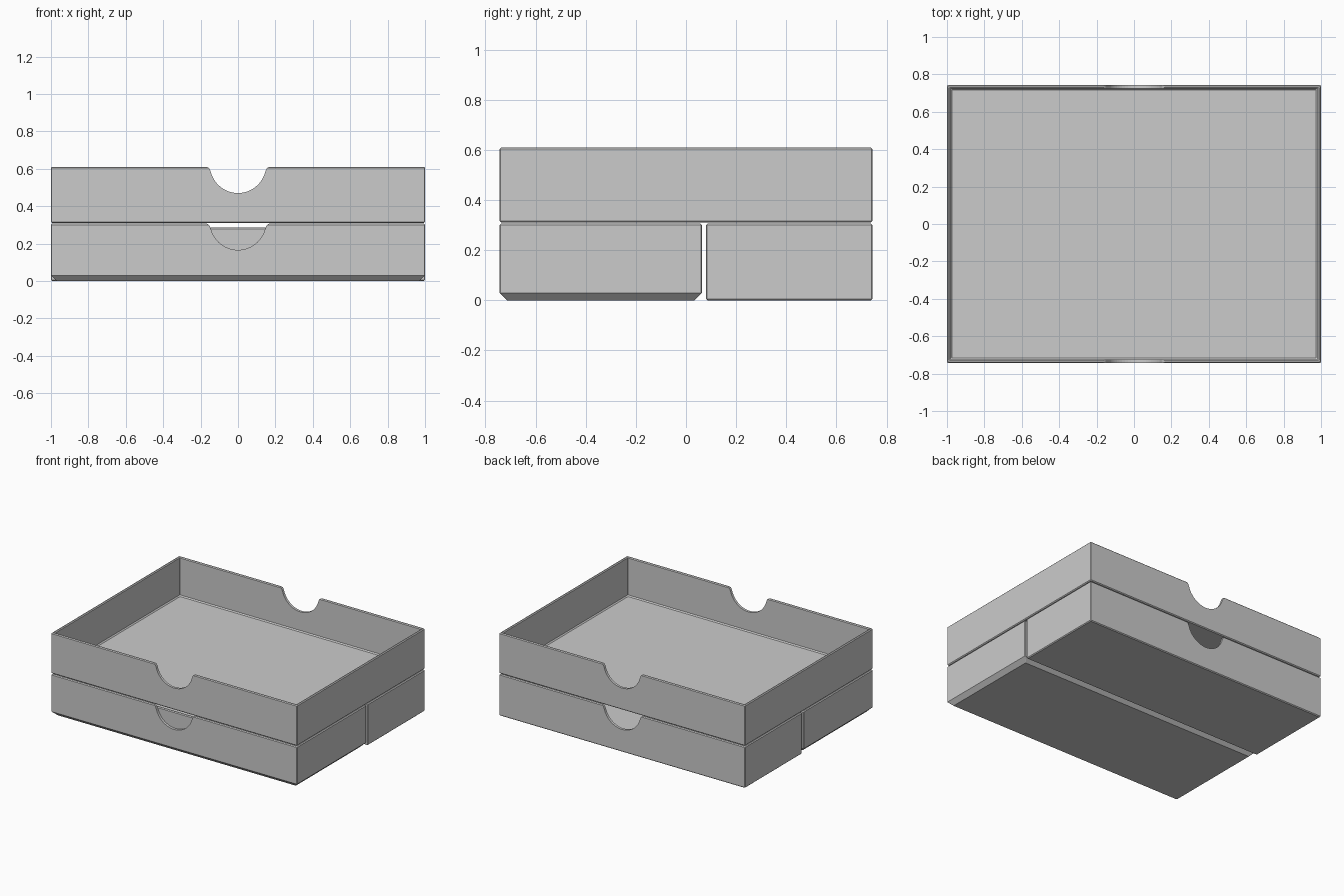
import bpy, bmesh, math

old = bpy.data.objects.get("Cube")
if old:
    bpy.data.objects.remove(old, do_unlink=True)

grey = bpy.data.materials.new("light_grey")
grey.use_nodes = True
colour = (0.6, 0.6, 0.6, 1)
grey.diffuse_color = colour
grey.node_tree.nodes["Principled BSDF"].inputs["Base Color"].default_value = colour

HALF_X, HALF_Y = 1.0, 0.743
EDGE, WALL, FLOOR = 0.006, 0.018, 0.015


def make_object(name, bm):
    bmesh.ops.recalc_face_normals(bm, faces=bm.faces)
    mesh = bpy.data.meshes.new(name)
    bm.to_mesh(mesh)
    bm.free()
    mesh.materials.append(grey)
    obj = bpy.data.objects.new(name, mesh)
    bpy.context.collection.objects.link(obj)
    return obj


def notch_cutter(name, y, top):
    """Thumb notch: round scoop with flared lips, pushed through a wall."""
    right = [(0.158, 0.004 - 0.008), (0.151, -0.013)]
    start = math.asin(0.04 / 0.15)
    arc = [start + (math.pi - 2 * start) * i / 24 for i in range(25)]
    outline = [(0.167, 0.05), (0.167, 0)] + right
    outline += [(0.15 * math.cos(a), 0.01 - 0.15 * math.sin(a)) for a in arc]
    outline += [(-x, z) for x, z in reversed(right)] + [(-0.167, 0), (-0.167, 0.05)]
    bm = bmesh.new()
    face = bm.faces.new([bm.verts.new((x, y - 0.012, top + z)) for x, z in outline])
    new = bmesh.ops.extrude_face_region(bm, geom=[face])["geom"]
    bmesh.ops.translate(bm, vec=(0, 0.024, 0),
                        verts=[v for v in new if isinstance(v, bmesh.types.BMVert)])
    obj = make_object(name, bm)
    obj.hide_render = True
    obj.hide_set(True)
    return obj


def tray(name, hx, y0, y1, z0, z1, base=EDGE, notched=True):
    """Open tray lofted from rectangular rings with clipped corners."""
    floor = z0 + FLOOR
    fillet = max(base - 0.005, 0.008)
    rings = [(base, z0), (0, z0 + base), (0, z1 - EDGE), (EDGE, z1),
             (WALL - EDGE, z1), (WALL, z1 - EDGE),
             (WALL, floor + fillet), (WALL + fillet, floor)]
    bm = bmesh.new()
    loops = []
    for inset, z in rings:
        x, cy = hx - inset, (y0 + y1) / 2
        h, c = (y1 - y0) / 2 - inset, 0.004
        pts = [(x - c, -h), (x, c - h), (x, h - c), (x - c, h),
               (c - x, h), (-x, h - c), (-x, c - h), (c - x, -h)]
        loops.append([bm.verts.new((px, cy + py, z)) for px, py in pts])
    for a, b in zip(loops, loops[1:]):
        for i in range(8):
            j = (i + 1) % 8
            bm.faces.new((a[i], a[j], b[j], b[i]))
    bm.faces.new(loops[0])
    bm.faces.new(loops[-1])
    obj = make_object(name, bm)
    if notched:
        for side, y in (("front", y0 + WALL / 2), ("back", y1 - WALL / 2)):
            cut = obj.modifiers.new(side + "_notch", "BOOLEAN")
            cut.operation, cut.solver = "DIFFERENCE", "EXACT"
            cut.object = notch_cutter(f"{name}_{side}_cutter", y, z1)
    return obj


# Wide upper tray resting on two half-depth lower trays
tray("upper_tray", HALF_X, -HALF_Y, HALF_Y, 0.31, 0.61)
tray("lower_front_tray", HALF_X, -HALF_Y, 0.063, 0, 0.306, base=0.03)
tray("lower_back_tray", HALF_X, 0.08, HALF_Y, 0, 0.306)

# Plain liner nested inside the front lower tray
gap = WALL + 0.002
tray("front_tray_liner", HALF_X - gap, gap - HALF_Y, 0.063 - gap, 0.017, 0.285,
     base=0.03, notched=False)
